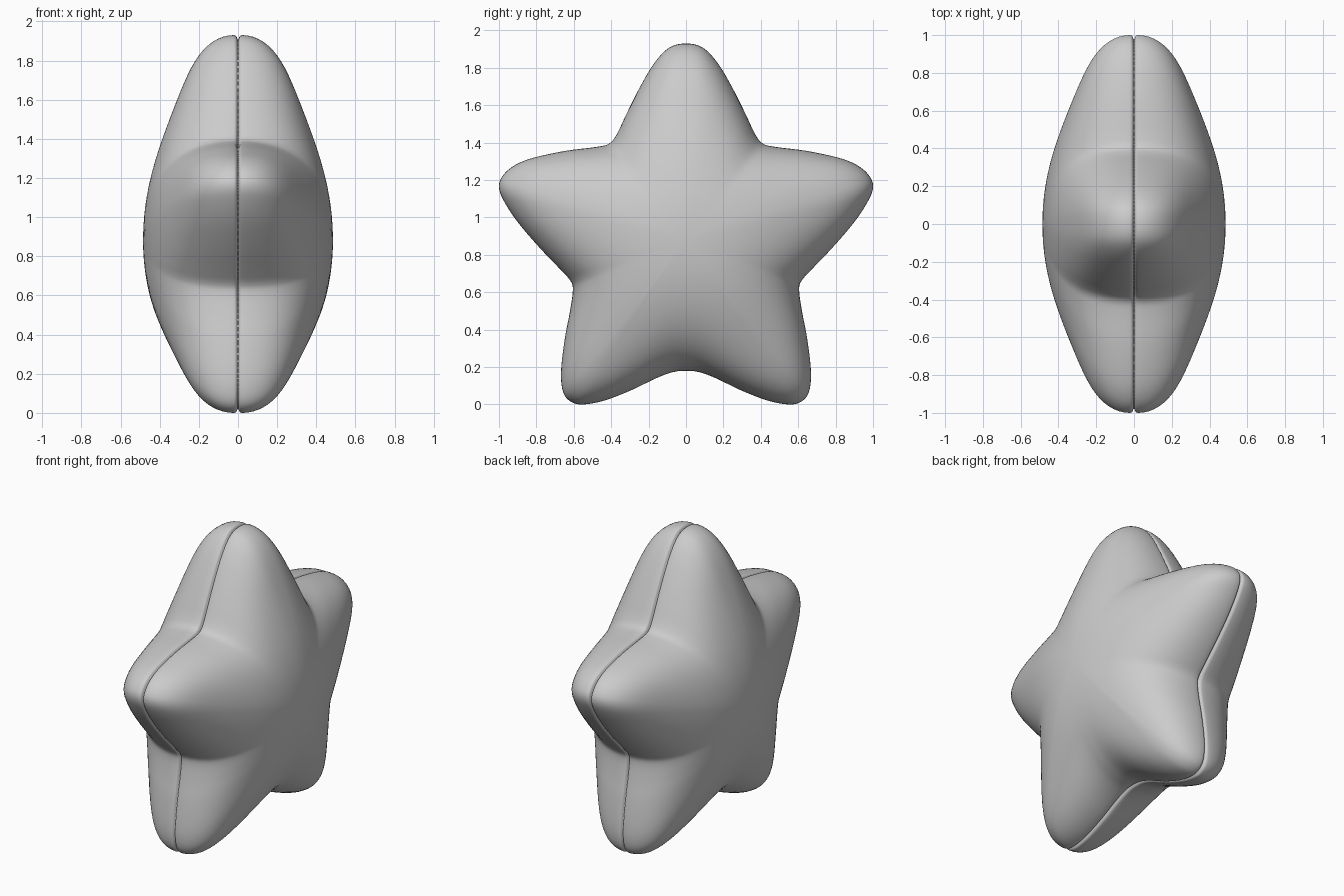
import bpy, bmesh, math
from mathutils import Vector

if "Cube" in bpy.data.objects:
    bpy.data.objects.remove(bpy.data.objects["Cube"])

# Half outline of the star (y, z), from top tip down to bottom notch
HALF = [(0, 1.93), (.09, 1.908), (.17, 1.825), (.25, 1.69), (.32, 1.55), (.37, 1.445),
        (.41, 1.395), (.48, 1.377), (.65, 1.355), (.83, 1.315), (.93, 1.27), (.985, 1.215),
        (1.0, 1.16), (.975, 1.09), (.90, .975), (.78, .835), (.67, .72), (.617, .66),
        (.605, .61), (.62, .5), (.645, .37), (.665, .22), (.667, .12), (.65, .05),
        (.61, .012), (.55, .0), (.44, .02), (.3, .073), (.16, .14), (.07, .173), (0, .18)]
CENTRE = Vector((0, .88))
DEPTH, EDGE, STEPS, RINGS = .485, .022, 4, 26


def smooth_loop(pts, steps):
    """Closed Catmull-Rom curve through the points."""
    out, n = [], len(pts)
    for i in range(n):
        a, b, c, d = (pts[(i + k) % n] for k in (-1, 0, 1, 2))
        for j in range(steps):
            t = j / steps
            out.append(.5 * (2 * b + (c - a) * t + (2 * a - 5 * b + 4 * c - d) * t ** 2
                             + (3 * b - a - 3 * c + d) * t ** 3))
    return out


pts = [Vector(p) for p in HALF] + [Vector((-y, z)) for y, z in HALF[-2:0:-1]]
outline = smooth_loop(pts, STEPS)

bm = bmesh.new()
loops = []

# Puffed side: rings shrink from the rim to the centre and get rounder inward
for i in range(1, RINGS + 1):
    a = math.pi / 2 * i / RINGS
    s, h = math.sin(a), math.cos(a)
    ring = []
    for p in outline:
        d = p - CENTRE
        R = d.length
        arm = min(1, max(0, (R - .65) / .4))
        k = .45 * (1 - s * s)
        r = s * ((1 - k) * R + k * .87)
        x = EDGE + (DEPTH - EDGE) * h * (1 - .11 * arm * math.sin(math.pi * s ** 2.2))
        q = CENTRE + d / R * r
        ring.append(bm.verts.new((x, q.x, q.y)))
    loops.append(ring)

# Seam groove: rim rolls inward to the middle plane
for inset, x in [(.002, .013), (.008, .007), (.018, .004), (.024, 0)]:
    ring = []
    for p in outline:
        d = p - CENTRE
        q = p - d.normalized() * inset
        ring.append(bm.verts.new((x, q.x, q.y)))
    loops.append(ring)

n = len(outline)
pole = bm.verts.new((DEPTH, CENTRE.x, CENTRE.y))
for j in range(n):
    bm.faces.new((pole, loops[0][j], loops[0][(j + 1) % n]))
    for A, B in zip(loops, loops[1:]):
        bm.faces.new((A[j], B[j], B[(j + 1) % n], A[(j + 1) % n]))
bmesh.ops.recalc_face_normals(bm, faces=bm.faces)
if pole.link_faces[0].normal.x < 0:
    bmesh.ops.reverse_faces(bm, faces=bm.faces)

mesh = bpy.data.meshes.new("star_cushion")
bm.to_mesh(mesh)
bm.free()
star = bpy.data.objects.new("star_cushion", mesh)
bpy.context.collection.objects.link(star)

# Mirror the second half across the seam
mirror = star.modifiers.new("mirror", 'MIRROR')
mirror.use_axis = (True, False, False)
mirror.merge_threshold = .0005
mesh.shade_smooth()
